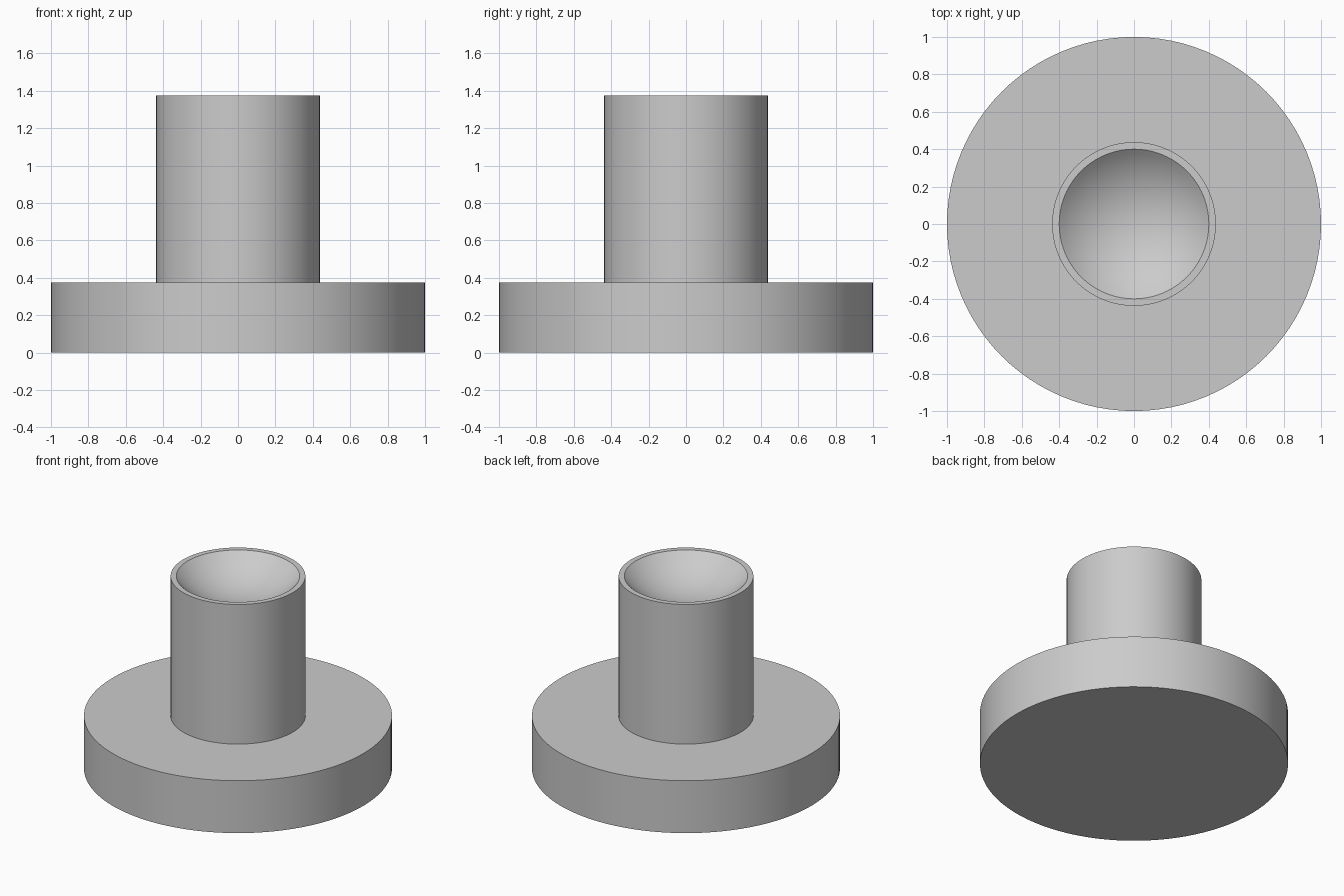
import bpy, bmesh, math

cube = bpy.data.objects.get("Cube")
if cube:
    bpy.data.objects.remove(cube, do_unlink=True)

SIDES = 96
BASE_RADIUS, BASE_TOP = 1.0, 0.375
STEM_RADIUS, STEM_TOP = 0.4375, 1.375
BOWL_RADIUS, BOWL_DEPTH, BOWL_RINGS = 0.4, 0.16, 12

grey = bpy.data.materials.new("light_grey")
grey.use_nodes = True
colour = (0.6, 0.6, 0.6, 1)
grey.diffuse_color = colour
grey.node_tree.nodes["Principled BSDF"].inputs["Base Color"].default_value = colour


def lathe(name, profile):
    """Revolve a (radius, height) profile around z."""
    bm = bmesh.new()
    verts = [bm.verts.new((r, 0, z)) for r, z in profile]
    edges = [bm.edges.new(pair) for pair in zip(verts, verts[1:])]
    bmesh.ops.spin(bm, geom=verts + edges, cent=(0, 0, 0), axis=(0, 0, 1),
                   angle=math.tau, steps=SIDES, use_merge=True)
    bmesh.ops.remove_doubles(bm, verts=bm.verts, dist=1e-5)
    bmesh.ops.recalc_face_normals(bm, faces=bm.faces)
    mesh = bpy.data.meshes.new(name)
    bm.to_mesh(mesh)
    bm.free()
    mesh.materials.append(grey)
    obj = bpy.data.objects.new(name, mesh)
    bpy.context.collection.objects.link(obj)
    bpy.ops.object.select_all(action="DESELECT")
    obj.select_set(True)
    bpy.context.view_layer.objects.active = obj
    bpy.ops.object.shade_smooth_by_angle(angle=math.radians(35))
    return obj


# Flat round base
lathe("base_disc", [(0, 0), (BASE_RADIUS, 0), (BASE_RADIUS, BASE_TOP), (0, BASE_TOP)])

# Stem with a shallow spherical bowl in its top
sphere = (BOWL_RADIUS ** 2 + BOWL_DEPTH ** 2) / (2 * BOWL_DEPTH)
rim_angle = math.asin(BOWL_RADIUS / sphere)
centre = STEM_TOP - BOWL_DEPTH + sphere
bowl = []
for i in range(BOWL_RINGS, -1, -1):
    a = rim_angle * i / BOWL_RINGS
    bowl.append((sphere * math.sin(a), centre - sphere * math.cos(a)))
lathe("stem", [(0, BASE_TOP), (STEM_RADIUS, BASE_TOP), (STEM_RADIUS, STEM_TOP)] + bowl)
